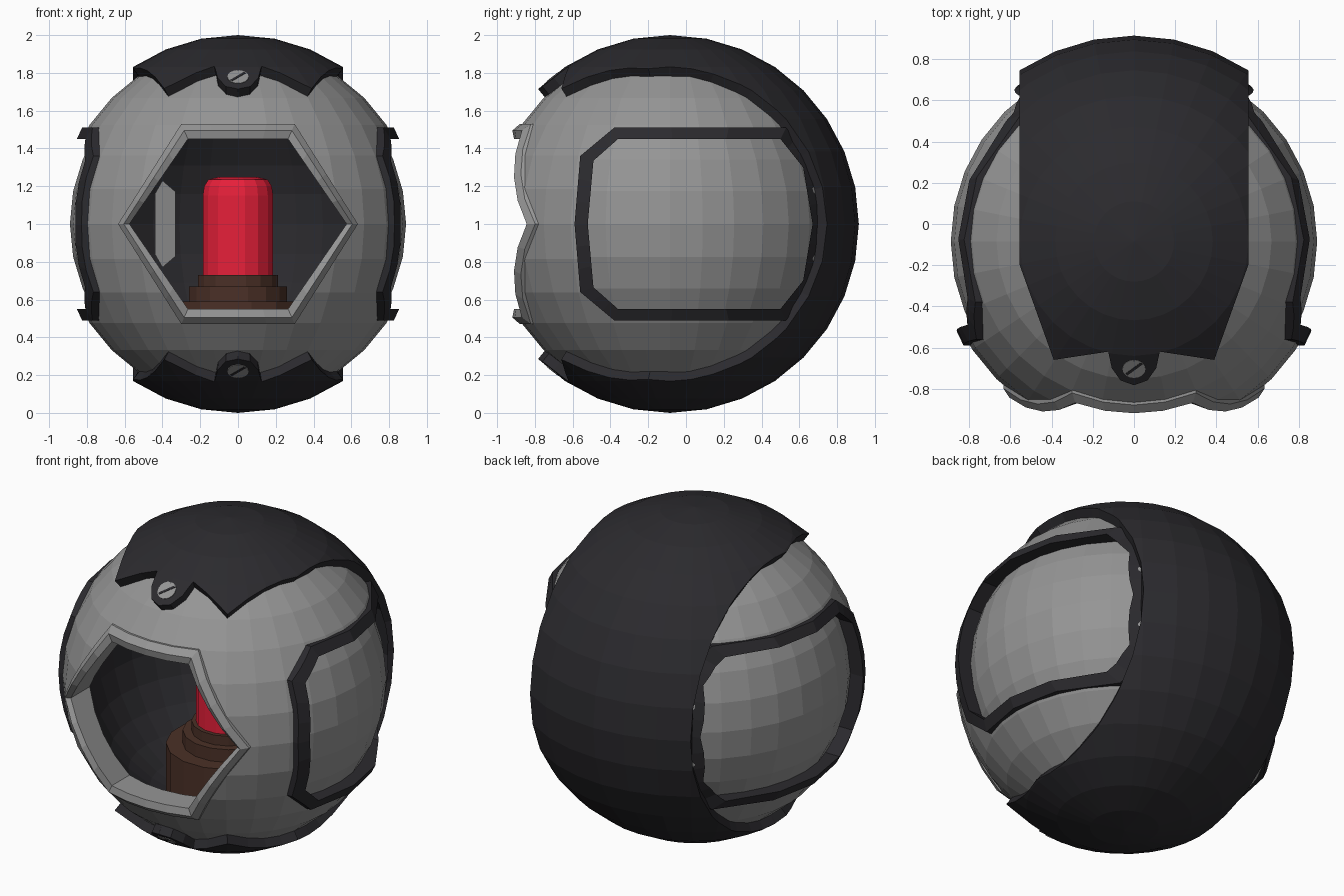
import bpy, bmesh
from math import sin, cos, pi, sqrt
from mathutils import Vector, Matrix

if "Cube" in bpy.data.objects:
    bpy.data.objects.remove(bpy.data.objects["Cube"])

C = Vector((0, -0.085, 1.0))   # centre shared by all the spherical parts


def material(name, rgb):
    m = bpy.data.materials.new(name)
    m.diffuse_color = (*rgb, 1)
    m.use_nodes = True
    m.node_tree.nodes["Principled BSDF"].inputs["Base Color"].default_value = m.diffuse_color
    return m


DARK = material("dark", (0.024, 0.023, 0.027))
RED = material("red", (0.8, 0.014, 0.042))
BROWN = material("brown", (0.07, 0.03, 0.02))
GREY = material("grey", (0.3, 0.3, 0.3))


def add(name, bm, *mats):
    bmesh.ops.recalc_face_normals(bm, faces=bm.faces[:])
    me = bpy.data.meshes.new(name)
    bm.to_mesh(me)
    bm.free()
    for m in mats:
        me.materials.append(m)
    ob = bpy.data.objects.new(name, me)
    bpy.context.collection.objects.link(ob)
    return ob


def sphere(name, r, *mats):
    bm = bmesh.new()
    bmesh.ops.create_uvsphere(bm, u_segments=32, v_segments=16, radius=r,
                              matrix=Matrix.Translation(C))
    return add(name, bm, *mats)


def prism(name, pts, extrude):
    bm = bmesh.new()
    f = bm.faces.new([bm.verts.new(p) for p in pts])
    g = bmesh.ops.extrude_face_region(bm, geom=[f])
    bmesh.ops.translate(bm, vec=extrude,
                        verts=[e for e in g["geom"] if isinstance(e, bmesh.types.BMVert)])
    return add(name, bm)


def bake(ob):
    dg = bpy.context.evaluated_depsgraph_get()
    me = bpy.data.meshes.new_from_object(ob.evaluated_get(dg))
    ob.modifiers.clear()
    ob.data = me


def boolean(ob, cutter, op):
    m = ob.modifiers.new("cut", "BOOLEAN")
    m.object, m.operation, m.solver = cutter, op, "EXACT"
    bake(ob)
    bpy.data.objects.remove(cutter)


def solidify(ob, t, offset=0):
    m = ob.modifiers.new("thick", "SOLIDIFY")
    m.thickness, m.offset, m.material_offset = t, -1, offset
    bake(ob)


def frame(name, project, section, mats, n=4):
    """Closed frame: each section entry is (2D outline, sphere radius)."""
    bm = bmesh.new()
    loops = []
    for outline, r in section:
        pts = []
        for a, b in zip(outline, outline[1:] + outline[:1]):
            a, b = Vector(a), Vector(b)
            pts += [a.lerp(b, i / n) for i in range(n)]
        loops.append([bm.verts.new(project(p, r)) for p in pts])
    for A, B in zip(loops, loops[1:] + loops[:1]):
        for i in range(len(A)):
            j = (i + 1) % len(A)
            bm.faces.new((A[i], A[j], B[j], B[i]))
    return add(name, bm, *mats)


def lathe(name, profile, mat, n=16):
    bm = bmesh.new()
    rings = [[bm.verts.new((r * cos(2 * pi * (i + .5) / n), C.y + r * sin(2 * pi * (i + .5) / n), z))
              for i in range(n)] for r, z in profile]
    for A, B in zip(rings, rings[1:]):
        for i in range(n):
            j = (i + 1) % n
            bm.faces.new((A[i], A[j], B[j], B[i]))
    bm.faces.new(rings[0])
    bm.faces.new(rings[-1])
    return add(name, bm, mat)


def hexagon(w, tx, tz):
    return [(w, 0), (tx, tz), (-tx, tz), (-w, 0), (-tx, -tz), (tx, -tz)]


def mirror_z(half):
    return half + [(y, -z) for y, z in half[::-1] if z]


ring_out = mirror_z([(-.59, 0), (-.56, .36), (-.38, .51), (.53, .51), (.67, .33), (.73, 0)])
ring_mid = mirror_z([(-.56, 0), (-.53, .35), (-.37, .48), (.515, .48), (.65, .315), (.70, 0)])
ring_in = mirror_z([(-.52, 0), (-.49, .335), (-.36, .45), (.50, .45), (.62, .30), (.67, 0)])

# Two hollow shells: inner one (dark inside) shows as the recessed side panels,
# outer one has the side windows cut out; both have the hexagonal front opening
inner_shell = sphere("inner_shell", 0.89, GREY, DARK)
solidify(inner_shell, 0.08, 1)
outer_shell = sphere("outer_shell", 0.945, GREY)
solidify(outer_shell, 0.06)
for shell in (inner_shell, outer_shell):
    boolean(shell, prism("opening_cutter",
                         [(x, -1.3, 1 + z) for x, z in hexagon(0.60, 0.28, 0.49)], (0, 1.0, 0)),
            "DIFFERENCE")
for s in (1, -1):
    boolean(outer_shell, prism("side_cutter", [(s * .3, y, 1 + z) for y, z in ring_mid], (s, 0, 0)),
            "DIFFERENCE")


# Raised lip around the opening
def to_front(p, r):
    return (p.x, C.y - sqrt(max(r * r - p.x ** 2 - p.y ** 2, 0.01)), 1 + p.y)


outer, mid, inner = hexagon(.635, .30, .53), hexagon(.605, .285, .495), hexagon(.575, .265, .45)
frame("opening_lip", to_front, [(outer, .90), (outer, .955), (mid, .97), (inner, .94), (inner, .80)],
      [GREY])

# Dark frames around both side panels, flush where they run under the band
for side, word in ((1, "right"), (-1, "left")):
    def to_side(p, r, s=side):
        if p.x > .54:
            r = min(r, .945)
        return (s * sqrt(max(r * r - (p.x - C.y) ** 2 - p.y ** 2, 0.01)), p.x, 1 + p.y)
    frame("side_frame_" + word, to_side,
          [(ring_out, .87), (ring_out, .97), (ring_in, .965), (ring_in, .87)], [DARK], 3)

# Dark armour band over top, back and bottom, with notched front edges
half = [(.555, 1.2), (.555, -.2), (.39, -.66), (.125, -.62), (.108, -.70), (.065, -.76)]
outline = half + [(0, -.783)] + [(-x, y) for x, y in half[::-1]]
band = sphere("armour_band", 1.0, DARK)
boolean(band, prism("band_cutter", [(x, y, -.5) for x, y in outline], (0, 0, 3)), "INTERSECT")
bm = bmesh.new()
bm.from_mesh(band.data)
walls = [f for f in bm.faces if (f.calc_center_median() - C).length < 0.93]
bmesh.ops.delete(bm, geom=walls, context="FACES")
bmesh.ops.recalc_face_normals(bm, faces=bm.faces[:])
if sum((f.calc_center_median() - C).dot(f.normal) for f in bm.faces) < 0:
    bmesh.ops.reverse_faces(bm, faces=bm.faces[:])
bm.to_mesh(band.data)
bm.free()
solidify(band, 0.07)

# Slotted screws in the band tabs
for s, word in ((1, "top"), (-1, "bottom")):
    d = Vector((0, -.615, .775 * s)).normalized()
    rot = d.to_track_quat("Z", "Y").to_matrix().to_4x4()
    bm = bmesh.new()
    bmesh.ops.create_cone(bm, cap_ends=True, segments=16, radius1=.058, radius2=.056, depth=.06,
                          matrix=Matrix.Translation(C + d * .966) @ rot)
    add("screw_" + word, bm, GREY)
    bm = bmesh.new()
    bmesh.ops.create_cube(bm, size=1, matrix=Matrix.Translation(C + d * .996) @ rot
                          @ Matrix.Rotation(.75, 4, "Z") @ Matrix.Diagonal((.1, .014, .004, 1)))
    add("screw_slot_" + word, bm, DARK)

# Lamp inside: stepped brown base and red dome
lathe("lamp_base", [(.36, .25), (.36, .59), (.265, .59), (.265, .67), (.215, .67), (.215, .73)], BROWN)
lathe("lamp_dome", [(.19, .72), (.19, 1.15), (.182, 1.20), (.16, 1.235), (.10, 1.25)], RED)

# Small grey plate on the inner back wall
plate = prism("inner_plate", [(-.44, .50, .84), (-.40, .52, .77), (-.33, .54, .83),
                              (-.33, .54, 1.17), (-.40, .52, 1.23), (-.44, .50, 1.16)], (0, .08, 0))
plate.data.materials.append(GREY)
